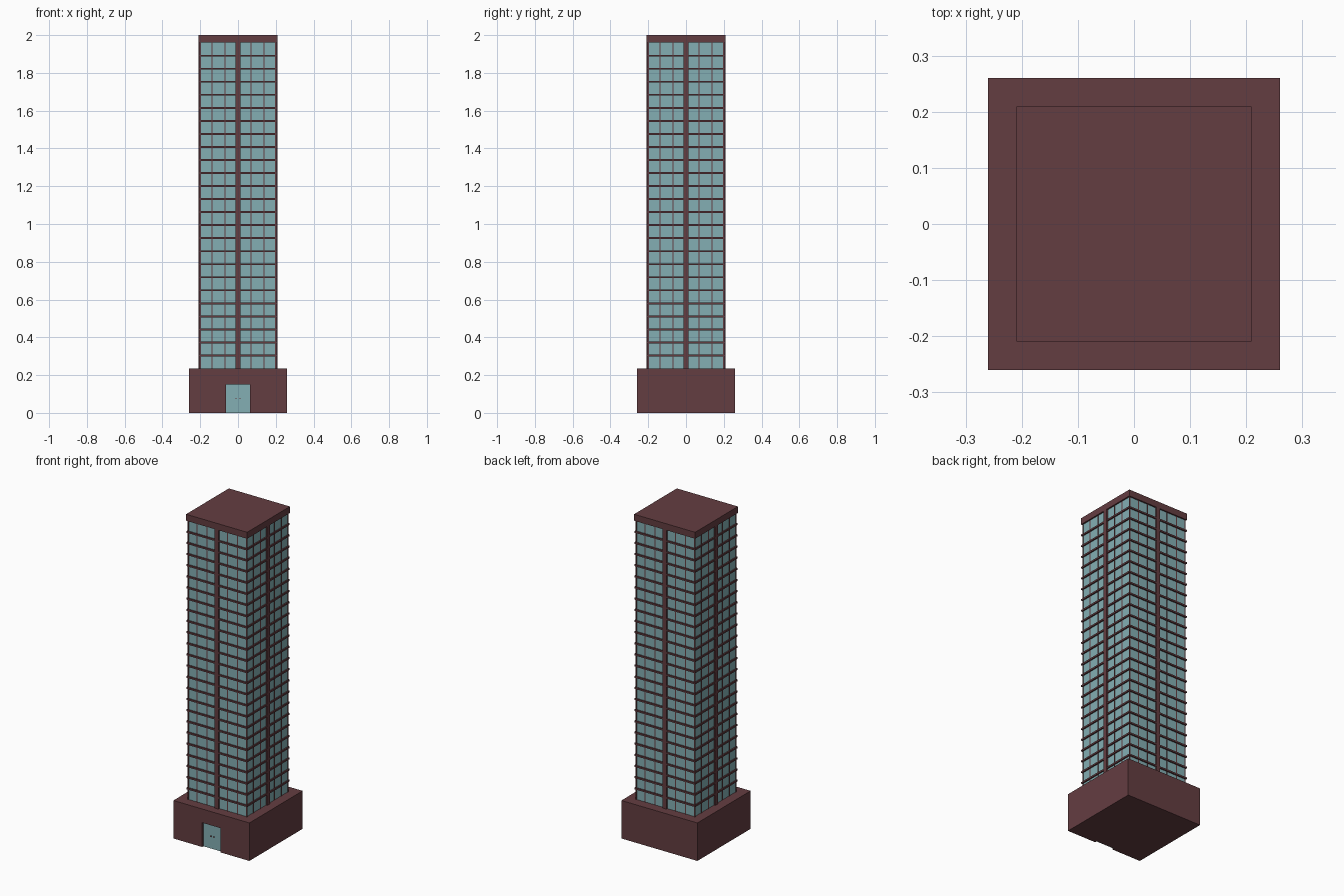
import bpy, bmesh
from mathutils import Matrix, Vector
from math import pi

if "Cube" in bpy.data.objects:
    bpy.data.objects.remove(bpy.data.objects["Cube"])

BASE_TOP, ROOF_BOTTOM, FLOORS = 0.235, 1.96, 25
GLASS, SLAB = 0.2, 0.208


def material(name, color):
    m = bpy.data.materials.new(name)
    m.diffuse_color = (*color, 1)
    m.use_nodes = True
    m.node_tree.nodes["Principled BSDF"].inputs["Base Color"].default_value = m.diffuse_color
    return m


maroon = material("maroon", (0.127, 0.047, 0.053))
blue_glass = material("blue_glass", (0.23, 0.43, 0.455))


def boxes(name, spans, mat, turns=1):
    """One object from (min corner, max corner) boxes, repeated around z in quarter turns."""
    bm = bmesh.new()
    for lo, hi in spans:
        lo, hi = Vector(lo), Vector(hi)
        for k in range(turns):
            bmesh.ops.create_cube(bm, size=1, matrix=Matrix.Rotation(k * pi / 2, 4, 'Z')
                                  @ Matrix.Translation((lo + hi) / 2)
                                  @ Matrix.Diagonal((*(hi - lo), 1)))
    mesh = bpy.data.meshes.new(name)
    bm.to_mesh(mesh)
    bm.free()
    ob = bpy.data.objects.new(name, mesh)
    bpy.context.collection.objects.link(ob)
    mesh.materials.append(mat)
    return ob


def block(r, z0, z1):
    return (-r, -r, z0), (r, r, z1)


# Base with a recessed doorway
base = boxes("base", [block(0.26, 0, BASE_TOP)], maroon)
cutter = boxes("doorway_cutter", [((-0.063, -0.3, -0.05), (0.063, -0.245, 0.15))], maroon)
cutter.hide_render = True
cutter.hide_viewport = True
cut = base.modifiers.new("doorway", 'BOOLEAN')
cut.operation, cut.object, cut.solver = 'DIFFERENCE', cutter, 'EXACT'

# Double door and handles
boxes("doors", [((-0.063, -0.248, 0), (-0.0004, -0.244, 0.15)),
                ((0.0004, -0.248, 0), (0.063, -0.244, 0.15))], blue_glass)
boxes("door_handles", [((x - 0.003, -0.253, 0.074), (x + 0.003, -0.247, 0.08))
                       for x in (-0.01, 0.01)], maroon)

# Glass shaft
boxes("glass_tower", [block(GLASS, BASE_TOP, ROOF_BOTTOM)], blue_glass)

# Floor bands
step = (ROOF_BOTTOM - BASE_TOP) / FLOORS
boxes("floor_bands", [block(SLAB, BASE_TOP + i * step - 0.005, BASE_TOP + i * step + 0.005)
                      for i in range(1, FLOORS)], maroon)

# Vertical members on all four sides
boxes("mullions", [((x - 0.0025, -0.203, BASE_TOP), (x + 0.0025, -0.199, ROOF_BOTTOM))
                   for x in (-0.138, -0.07, 0.07, 0.138)], maroon, 4)
boxes("centre_piers", [((-0.013, -0.209, BASE_TOP), (0.013, -0.199, ROOF_BOTTOM))], maroon, 4)
boxes("corner_posts", [((-0.203, -0.203, BASE_TOP), (-0.197, -0.197, ROOF_BOTTOM))], maroon, 4)

# Roof slab
boxes("roof", [block(0.209, ROOF_BOTTOM, 2)], maroon)
